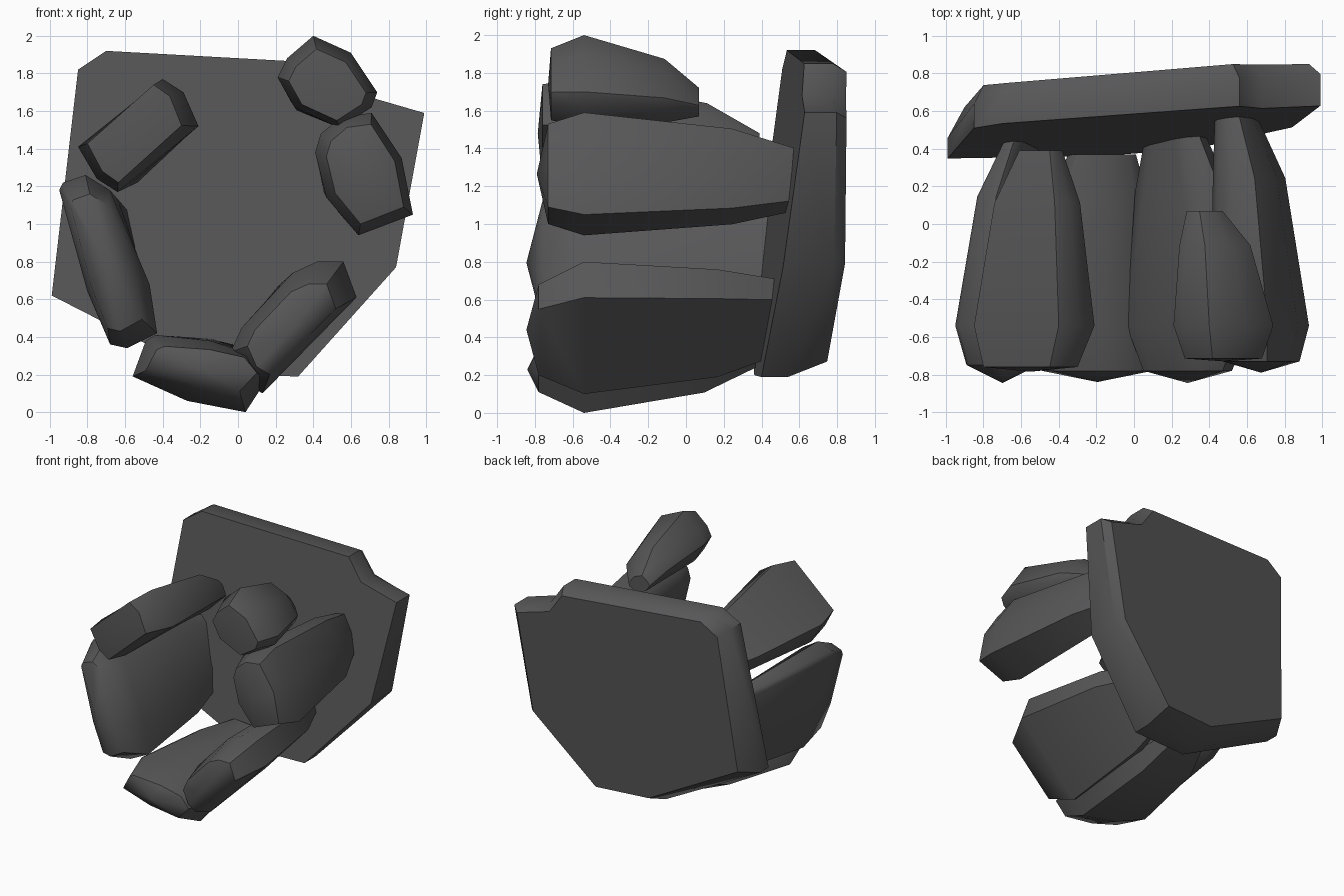
import bpy, bmesh
from mathutils import Vector

if "Cube" in bpy.data.objects:
    bpy.data.objects.remove(bpy.data.objects["Cube"])

# Dark grey rock
rock = bpy.data.materials.new("dark_rock")
rock.diffuse_color = (0.095, 0.095, 0.098, 1)
rock.use_nodes = True
rock.node_tree.nodes["Principled BSDF"].inputs["Base Color"].default_value = rock.diffuse_color


def loft(name, rings, tip=None, angle=0.8):
    """Skin equal-length rings of points, front to back; optional pointed front."""
    bm = bmesh.new()
    vr = [[bm.verts.new(p) for p in r] for r in rings]
    n = len(vr[0])
    for a, b in zip(vr, vr[1:]):
        for i in range(n):
            j = (i + 1) % n
            bm.faces.new((a[i], a[j], b[j], b[i]))
    if tip:
        t = bm.verts.new(tip)
        for i in range(n):
            bm.faces.new((vr[0][i], vr[0][(i + 1) % n], t))
    else:
        bm.faces.new(vr[0])
    bm.faces.new(vr[-1])
    bmesh.ops.recalc_face_normals(bm, faces=bm.faces)
    me = bpy.data.meshes.new(name)
    bm.to_mesh(me)
    bm.free()
    me.materials.append(rock)
    ob = bpy.data.objects.new(name, me)
    bpy.context.collection.objects.link(ob)
    bpy.ops.object.select_all(action='DESELECT')
    ob.select_set(True)
    bpy.context.view_layer.objects.active = ob
    bpy.ops.object.shade_smooth_by_angle(angle=angle)
    return ob


def bounds(poly):
    xs, zs = zip(*poly)
    return (min(xs), max(xs), min(zs), max(zs))


def fit(poly, y, box):
    """Place the outline at depth y, stretched into the box (x0, x1, z0, z1)."""
    a = bounds(poly)
    return [Vector((box[0] + (x - a[0]) / (a[1] - a[0]) * (box[1] - box[0]), y,
                    box[2] + (z - a[2]) / (a[3] - a[2]) * (box[3] - box[2])))
            for x, z in poly]


def stone(name, poly, tip_y, front_y, front, end_y, end):
    full_y, full = -0.54, bounds(poly)
    mid_y = full_y + 0.7 * (end_y - full_y)
    mid = [0.55 * p + 0.45 * q for p, q in zip(full, end)]
    tip = ((front[0] + front[1]) / 2, tip_y, (front[2] + front[3]) / 2)
    loft(name, [fit(poly, front_y, front), fit(poly, full_y, full),
                fit(poly, mid_y, mid), fit(poly, end_y, end)], tip)


# Leaning slab: outline point x, z, then rim depth and back depth behind the front
outline = [(-0.99, 0.62, 0.11, 0.26), (-0.85, 1.82, 0.13, 0.23),
           (-0.70, 1.92, 0.15, 0.22), (0.56, 1.85, 0.15, 0.24),
           (0.68, 1.68, 0.16, 0.24), (0.99, 1.59, 0.17, 0.24),
           (0.84, 0.77, 0.27, 0.33), (0.32, 0.19, 0.14, 0.34),
           (-0.17, 0.20, 0.14, 0.33)]


def plane_y(x, z):
    return 0.35 + 0.08 * x + 0.125 * z


front = [Vector((x, plane_y(x, z), z)) for x, z, _, _ in outline]
rim = [p + Vector((0, o[2], 0)) for p, o in zip(front, outline)]
back = []
for x, z, _, depth in outline:
    k = 0.94 if z > 0.7 else 0.91
    bx, bz = x * k, 1.1 + (z - 1.1) * k
    back.append(Vector((bx, min(0.85, plane_y(bx, bz) + depth), bz)))
loft("leaning_slab", [front, rim, back], angle=0.7)

# Ring of six stones lying along y
stone("upper_left_stone",
      [(-0.85, 1.41), (-0.40, 1.77), (-0.29, 1.70), (-0.21, 1.52),
       (-0.64, 1.17), (-0.75, 1.24)],
      -0.785, -0.76, (-0.80, -0.30, 1.22, 1.74), 0.39, (-0.61, -0.38, 1.22, 1.48))
stone("top_stone",
      [(0.21, 1.78), (0.26, 1.88), (0.40, 2.0), (0.60, 1.91), (0.74, 1.70),
       (0.71, 1.62), (0.54, 1.51), (0.30, 1.62)],
      -0.73, -0.715, (0.27, 0.68, 1.55, 1.93), 0.07, (0.28, 0.47, 1.57, 1.72))
stone("upper_right_stone",
      [(0.41, 1.38), (0.44, 1.48), (0.55, 1.57), (0.71, 1.59), (0.87, 1.35),
       (0.93, 1.05), (0.64, 0.94), (0.47, 1.14)],
      -0.79, -0.73, (0.47, 0.88, 1.0, 1.53), 0.58, (0.43, 0.65, 1.07, 1.40))
stone("lower_right_stone",
      [(-0.04, 0.32), (0.02, 0.45), (0.29, 0.74), (0.42, 0.80), (0.56, 0.80),
       (0.63, 0.61), (0.13, 0.10), (0.03, 0.16)],
      -0.845, -0.78, (0.05, 0.52, 0.2, 0.68), 0.47, (0.06, 0.38, 0.30, 0.71))
stone("bottom_stone",
      [(-0.56, 0.19), (-0.49, 0.38), (-0.44, 0.41), (-0.15, 0.38), (0.07, 0.31),
       (0.15, 0.17), (0.04, 0.0), (-0.27, 0.06)],
      -0.84, -0.78, (-0.49, 0.10, 0.11, 0.35), 0.37, (-0.35, 0.01, 0.24, 0.40))
stone("left_stone",
      [(-0.95, 1.18), (-0.93, 1.22), (-0.81, 1.26), (-0.68, 1.18), (-0.47, 0.68),
       (-0.43, 0.42), (-0.59, 0.34), (-0.68, 0.36), (-0.80, 0.64)],
      -0.845, -0.75, (-0.89, -0.51, 0.43, 1.16), 0.44, (-0.69, -0.50, 0.52, 1.13))
